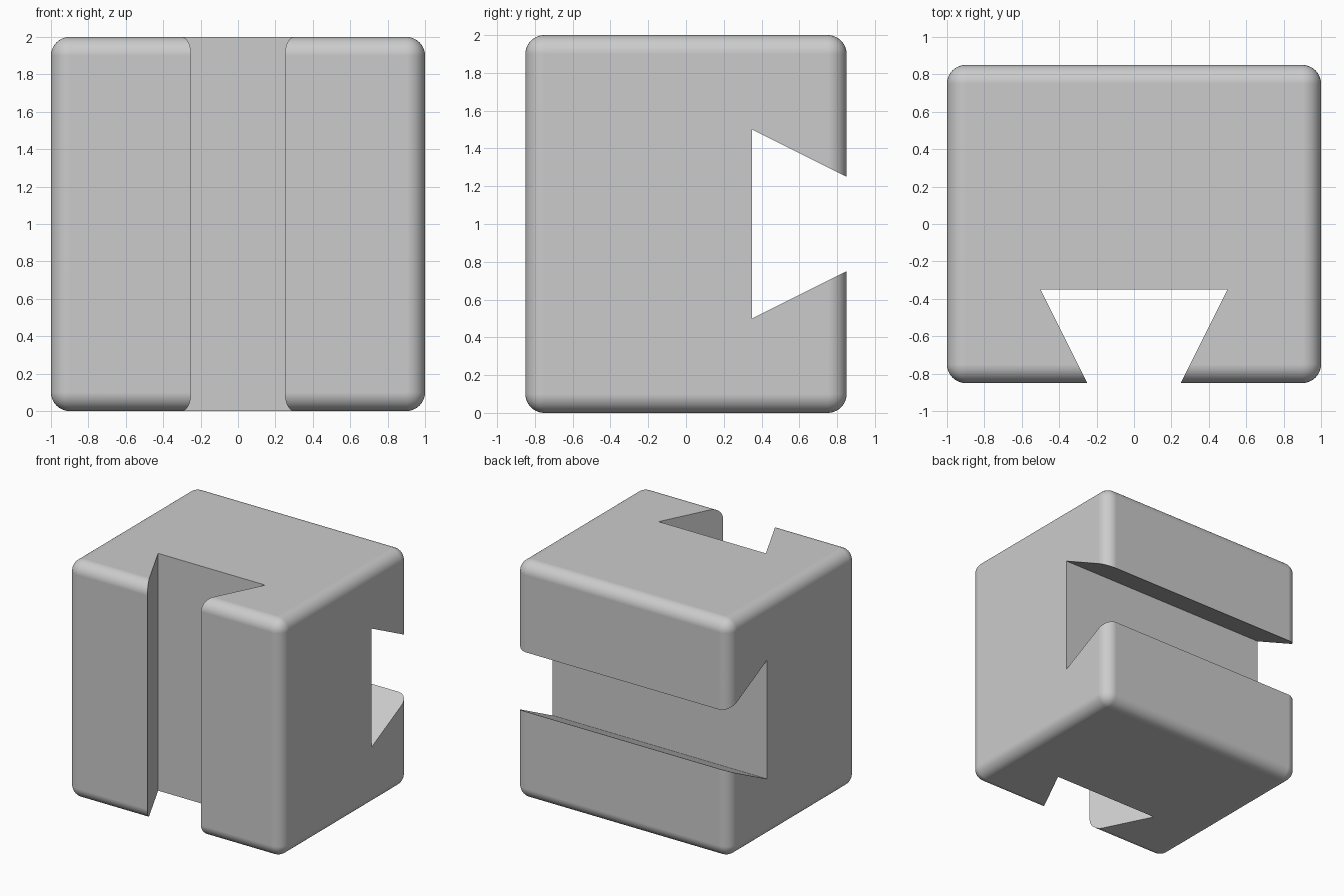
import bpy
import bmesh
import math
from mathutils import Matrix

if "Cube" in bpy.data.objects:
    bpy.data.objects.remove(bpy.data.objects["Cube"], do_unlink=True)

WIDTH, DEPTH, HEIGHT = 2.0, 1.7, 2.0
RADIUS = 0.1
SLOT_DEPTH, SLOT_INNER, SLOT_MOUTH = 0.5, 0.5, 0.25


def add_object(name, bm):
    bmesh.ops.recalc_face_normals(bm, faces=bm.faces)
    mesh = bpy.data.meshes.new(name)
    bm.to_mesh(mesh)
    bm.free()
    obj = bpy.data.objects.new(name, mesh)
    bpy.context.collection.objects.link(obj)
    return obj


def dovetail_cutter(name, matrix):
    """Dovetail prism along z, opening towards -y, placed by matrix."""
    overshoot = 0.2
    inner_y = SLOT_DEPTH - DEPTH / 2
    outer_y = -DEPTH / 2 - overshoot
    slope = (SLOT_INNER - SLOT_MOUTH) / SLOT_DEPTH
    outer_half = SLOT_MOUTH - slope * overshoot
    profile = [(-SLOT_INNER, inner_y), (SLOT_INNER, inner_y),
               (outer_half, outer_y), (-outer_half, outer_y)]
    length = WIDTH + 2 * overshoot
    bm = bmesh.new()
    face = bm.faces.new([bm.verts.new((x, y, -length / 2)) for x, y in profile])
    side = bmesh.ops.extrude_face_region(bm, geom=[face])
    verts = [v for v in side["geom"] if isinstance(v, bmesh.types.BMVert)]
    bmesh.ops.translate(bm, verts=verts, vec=(0, 0, length))
    bmesh.ops.transform(bm, matrix=matrix, verts=bm.verts)
    cutter = add_object(name, bm)
    cutter.hide_render = True
    return cutter


# Block with all edges rounded
bm = bmesh.new()
bmesh.ops.create_cube(bm, size=1)
bmesh.ops.scale(bm, vec=(WIDTH, DEPTH, HEIGHT), verts=bm.verts)
bmesh.ops.translate(bm, vec=(0, 0, HEIGHT / 2), verts=bm.verts)
bmesh.ops.bevel(bm, geom=bm.edges[:], offset=RADIUS, offset_type='OFFSET',
                segments=10, profile=0.5, affect='EDGES')
block = add_object("dovetail_block", bm)

# Upright slot in the front, level slot across the back
centre = Matrix.Translation((0, 0, HEIGHT / 2))
turn = Matrix.Rotation(math.pi, 4, 'Z') @ Matrix.Rotation(math.pi / 2, 4, 'Y')
cutters = [dovetail_cutter("front_slot_cutter", centre),
           dovetail_cutter("back_slot_cutter", centre @ turn)]

bpy.ops.object.select_all(action='DESELECT')
block.select_set(True)
bpy.context.view_layer.objects.active = block
for cutter in cutters:
    cut = block.modifiers.new(cutter.name, 'BOOLEAN')
    cut.operation = 'DIFFERENCE'
    cut.solver = 'EXACT'
    cut.object = cutter
    bpy.ops.object.modifier_apply(modifier=cut.name)
    bpy.data.objects.remove(cutter, do_unlink=True)

# Smooth rounded edges, crisp slots and flat faces
bpy.ops.object.shade_smooth_by_angle(angle=math.radians(25))
weighted = block.modifiers.new("weighted_normals", 'WEIGHTED_NORMAL')
weighted.keep_sharp = True
